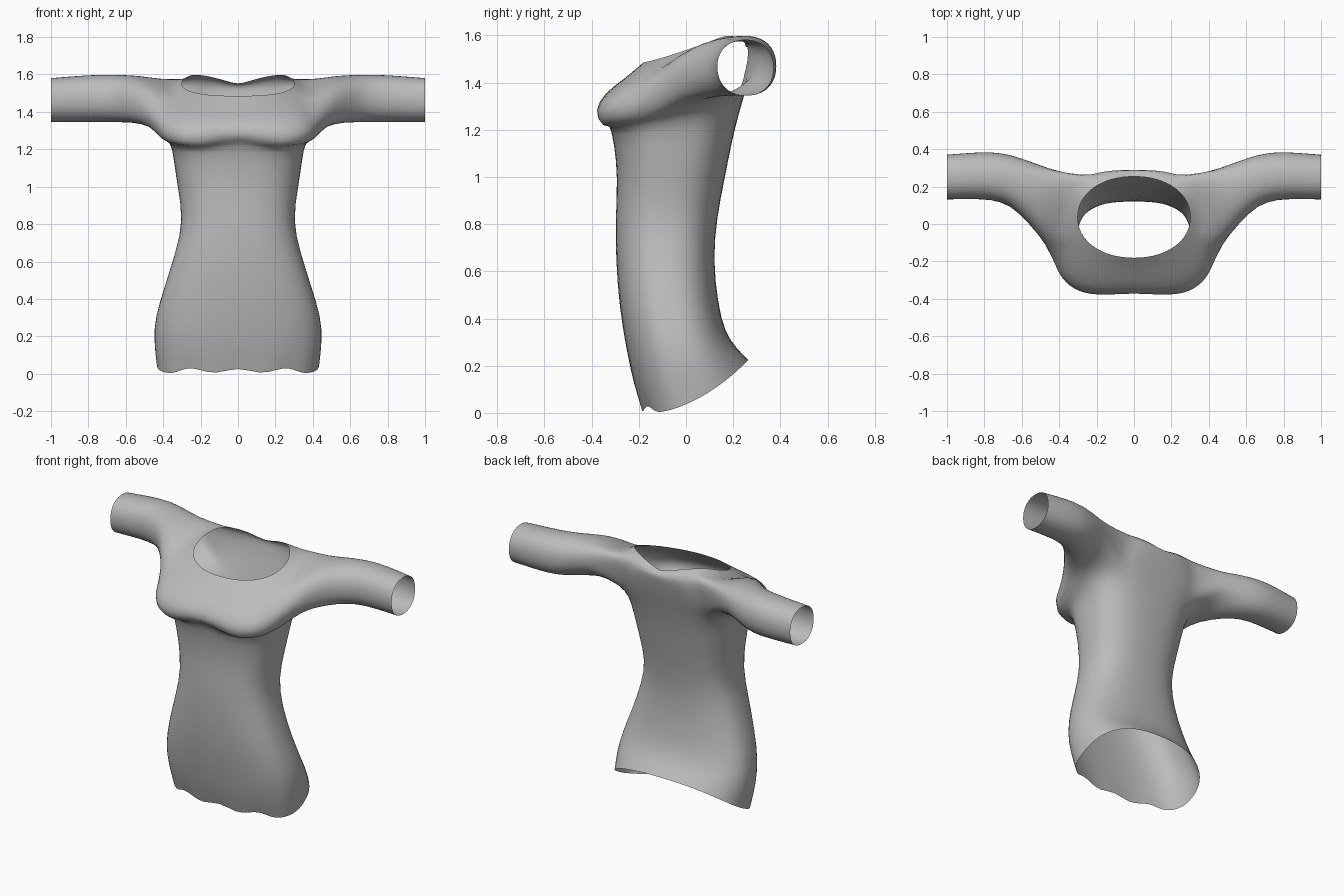
import bpy, bmesh, math

if "Cube" in bpy.data.objects:
    bpy.data.objects.remove(bpy.data.objects["Cube"])

fabric = bpy.data.materials.new("grey_fabric")
fabric.diffuse_color = (0.5, 0.5, 0.5, 1)
fabric.use_nodes = True
fabric.node_tree.nodes["Principled BSDF"].inputs["Base Color"].default_value = fabric.diffuse_color

SEG = 16                      # columns over half the body, front centre to back centre
HOLE = (6, 13, 9, 12)         # armhole: first/last column, first/last ring


def spow(v, p):
    return math.copysign(abs(v) ** p, v)


# Body rings: half width, front y, back y, front z, back z, squareness, z curve
RINGS = [
    (.437, -.190, .265, -.005, .225, .8, 2.0),
    (.452, -.222, .215, .12, .275, .8, 1.4),
    (.446, -.252, .165, .26, .34, .8, 1),
    (.396, -.284, .135, .45, .47, .8, 1),
    (.334, -.298, .116, .65, .65, .8, 1),
    (.293, -.300, .130, .82, .82, .8, 1),
    (.324, -.290, .166, 1.0, 1.0, .8, 1),
    (.345, -.305, .195, 1.14, 1.15, .75, 1),
    (.360, -.325, .225, 1.225, 1.27, .7, 1),
    (.420, -.375, .252, 1.195, 1.36, .65, 1),
    (.440, -.415, .272, 1.275, 1.43, .65, 1),
    (.420, -.350, .288, 1.355, 1.50, .68, 1),
    (.370, -.255, .296, 1.42, 1.59, .78, 1),
    (.303, -.182, .255, 1.485, 1.635, .95, 1.2),
]

# Sleeve sections: x, front y, back y, bottom z, top z, forward droop
SLEEVE = [
    (.47, -.11, .305, 1.335, 1.575, .05),
    (.56, .00, .338, 1.345, 1.595, .025),
    (.66, .10, .372, 1.343, 1.60, .005),
    (.76, .130, .388, 1.343, 1.60, 0),
    (.88, .132, .382, 1.343, 1.592, 0),
    (1.0, .130, .372, 1.343, 1.582, 0),
]

bm = bmesh.new()

# Torso from hem to neckline, right half
grid = []
for i, (w, yf, yb, zf, zb, p, c) in enumerate(RINGS):
    row = []
    for k in range(SEG + 1):
        a = math.radians(-90 + 180 * k / SEG)
        x = 0 if k in (0, SEG) else w * spow(math.cos(a), p)
        y = (yf + yb) / 2 + (yb - yf) / 2 * spow(math.sin(a), p)
        f = (y - yf) / (yb - yf)
        z = zf + (zb - zf) * max(f, 0) ** c
        if i == 0 and y < 0:                      # scalloped front hem
            z += .045 * abs(math.cos(math.pi * x / .25)) ** 3 * (1 if x < .36 else 0)
        if i >= 12 and y > 0:                     # dip at the back of the neck
            z -= (.09 if i == 13 else .055) * max(0, 1 - x / .25)
        if i in (9, 10) and f < .3:               # gathered fold below the chest
            z += (.06 if i == 9 else .01) * max(0, 1 - x / .22)
            y += .035 * max(0, 1 - x / .28)
        row.append(bm.verts.new((x, y, z)))
    grid.append(row)

c0, c1, r0, r1 = HOLE
for i in range(len(RINGS) - 1):
    for k in range(SEG):
        if not (c0 <= k < c1 and r0 <= i < r1):
            bm.faces.new((grid[i][k], grid[i][k + 1], grid[i + 1][k + 1], grid[i + 1][k]))

# Sleeve grown out of the armhole edge
loop = ([grid[r0][k] for k in range(c0, c1)] + [grid[i][c1] for i in range(r0, r1)]
        + [grid[r1][k] for k in range(c1, c0, -1)] + [grid[i][c0] for i in range(r1, r0, -1)])
n = len(loop)
for x, y0, y1, z0, z1, droop in SLEEVE:
    ring = []
    for j in range(n):
        a = math.radians(207 + 360 * j / n)
        u, v = spow(math.cos(a), .9), spow(math.sin(a), .9)
        ring.append(bm.verts.new((x, (y0 + y1) / 2 + (y1 - y0) / 2 * u,
                                  (z0 + z1) / 2 + (z1 - z0) / 2 * v + droop * u)))
    for j in range(n):
        bm.faces.new((loop[j], loop[(j + 1) % n], ring[(j + 1) % n], ring[j]))
    loop = ring

bmesh.ops.recalc_face_normals(bm, faces=bm.faces)
mesh = bpy.data.meshes.new("shirt")
bm.to_mesh(mesh)
bm.free()
mesh.materials.append(fabric)
shirt = bpy.data.objects.new("shirt", mesh)
bpy.context.collection.objects.link(shirt)

# Mirror to the left side and round the cloth
mirror = shirt.modifiers.new("mirror", 'MIRROR')
mirror.merge_threshold = .001
sub = shirt.modifiers.new("rounding", 'SUBSURF')
sub.levels = sub.render_levels = 1
mesh.shade_smooth()
